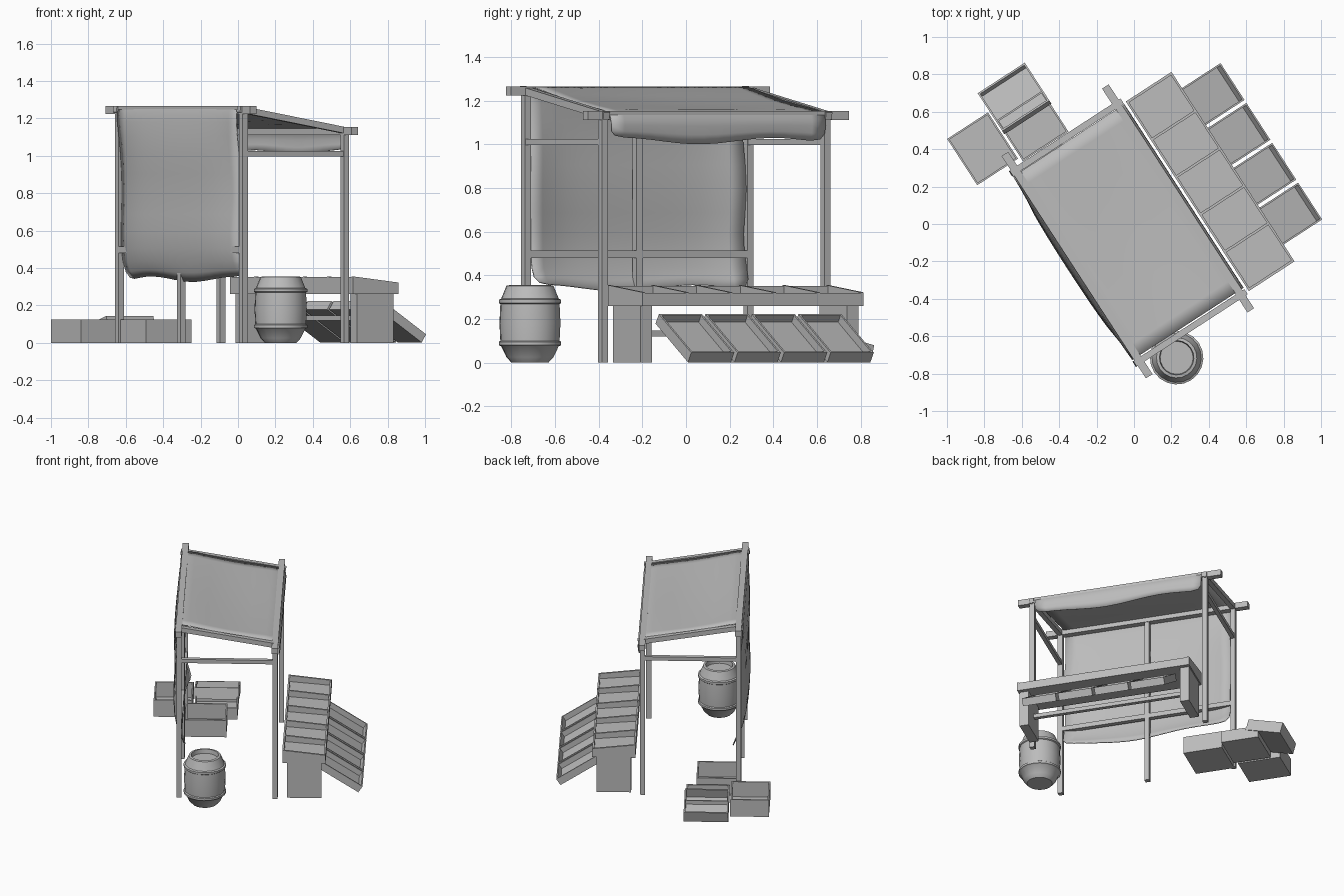
import bpy, bmesh, math
from mathutils import Matrix, Vector

if "Cube" in bpy.data.objects:
    bpy.data.objects.remove(bpy.data.objects["Cube"])

grey = bpy.data.materials.new("plain grey")
grey.use_nodes = True
GREY = (0.5, 0.5, 0.5, 1)
grey.diffuse_color = GREY
grey.node_tree.nodes["Principled BSDF"].inputs["Base Color"].default_value = GREY

# The whole stall is built square, then turned about z
TURN = Matrix.Rotation(math.radians(33), 4, 'Z')


def finish(name, bm, place=Matrix(), smooth=False):
    bmesh.ops.recalc_face_normals(bm, faces=bm.faces)
    mesh = bpy.data.meshes.new(name)
    bm.to_mesh(mesh)
    bm.free()
    mesh.materials.append(grey)
    obj = bpy.data.objects.new(name, mesh)
    bpy.context.collection.objects.link(obj)
    obj.matrix_world = TURN @ place
    if smooth:
        bpy.ops.object.select_all(action='DESELECT')
        obj.select_set(True)
        bpy.context.view_layer.objects.active = obj
        bpy.ops.object.shade_smooth_by_angle(angle=math.radians(40))
    return obj


def beam(name, start, end, size=0.034):
    a, b = Vector(start), Vector(end)
    bm = bmesh.new()
    bmesh.ops.create_cube(bm, size=1)
    bmesh.ops.scale(bm, vec=(size, size, (b - a).length), verts=bm.verts)
    spin = (b - a).to_track_quat('Z', 'Y').to_matrix().to_4x4()
    finish(name, bm, Matrix.Translation((a + b) / 2) @ spin)


def prism(name, profile, y0, y1):
    bm = bmesh.new()
    face = bm.faces.new([bm.verts.new((x, y0, z)) for x, z in profile])
    new = bmesh.ops.extrude_face_region(bm, geom=[face])["geom"]
    moved = [v for v in new if isinstance(v, bmesh.types.BMVert)]
    bmesh.ops.translate(bm, vec=(0, y1 - y0, 0), verts=moved)
    finish(name, bm)


def slab(name, x0, x1, y0, y1, z0, z1):
    prism(name, [(x0, z0), (x1, z0), (x1, z1), (x0, z1)], y0, y1)


def crate(name, size, place, wall=0.014):
    # Open box resting on its local z = 0
    bm = bmesh.new()
    bmesh.ops.create_cube(bm, size=1)
    bmesh.ops.translate(bm, vec=(0, 0, 0.5), verts=bm.verts)
    bmesh.ops.scale(bm, vec=size, verts=bm.verts)
    top = max(bm.faces, key=lambda f: f.calc_center_median().z)
    bmesh.ops.inset_region(bm, faces=[top], thickness=wall)
    new = bmesh.ops.extrude_face_region(bm, geom=[top])["geom"]
    bmesh.ops.delete(bm, geom=[top], context='FACES_ONLY')
    moved = [v for v in new if isinstance(v, bmesh.types.BMVert)]
    bmesh.ops.translate(bm, vec=(0, 0, wall - size[2]), verts=moved)
    finish(name, bm, place)


# Timber frame
BACK, FRONT, NEAR, FAR = -0.375, 0.272, -0.63, 0.585
for label, y in (("near", NEAR), ("far", FAR)):
    beam(label + "_back_post", (BACK, y, 0), (BACK, y, 1.24))
    beam(label + "_front_post", (FRONT, y, 0), (FRONT, y, 1.13))
    beam(label + "_rafter", (BACK - 0.03, y, 1.25), (FRONT + 0.03, y, 1.13))
    beam(label + "_side_rail", (BACK, y, 1.01), (FRONT, y, 1.01), 0.028)
beam("middle_back_post", (BACK, -0.02, 0), (BACK, -0.02, 1.24))
beam("back_rail", (BACK, NEAR, 0.497), (BACK, FAR, 0.497))
beam("back_top_beam", (BACK, -0.727, 1.245), (BACK, 0.69, 1.245), 0.042)
beam("front_top_beam", (FRONT, -0.727, 1.132), (FRONT, 0.7, 1.132), 0.042)

# Cloth awning: hangs down the back, sags over the roof, folds over the front
path = [(-0.36, 0.34), (-0.405, 0.42), (-0.425, 0.58), (-0.4, 0.79), (-0.42, 1.02),
        (-0.41, 1.2), (-0.4, 1.265), (-0.35, 1.27), (-0.05, 1.195), (0.25, 1.16),
        (0.3, 1.14), (0.31, 1.09), (0.295, 1.015)]
COLS = 9
bm = bmesh.new()
rows = []
for i, (x, z) in enumerate(path):
    row = []
    for j in range(COLS):
        t = j / (COLS - 1)
        y = -0.605 + 1.17 * t
        px, pz = x, z
        if i < 5:
            px += 0.035 * abs(2 * t - 1) ** 6 - 0.012 * math.sin(math.pi * t)
            y += 0.012 * math.sin(i * 2.6) * (2 * t - 1)
        if i == 8:
            pz -= 0.02 * math.sin(math.pi * t)
        if i in (0, len(path) - 1):
            pz += 0.018 * math.sin(t * 9 + 1)
        row.append(bm.verts.new((px, y, pz)))
    rows.append(row)
for r0, r1 in zip(rows, rows[1:]):
    for j in range(COLS - 1):
        bm.faces.new((r0[j], r0[j + 1], r1[j + 1], r1[j]))
cloth = finish("cloth_awning", bm, smooth=True)
sub = cloth.modifiers.new("soften", 'SUBSURF')
sub.levels = sub.render_levels = 1
cloth.modifiers.new("thickness", 'SOLIDIFY').thickness = 0.006

# Display counter: sloping tray with five bays on two block legs
C0, C1, Y0, Y1 = 0.32, 0.611, -0.635, 0.573
prism("counter_floor", [(C0, 0.26), (C1, 0.26), (C1, 0.285), (C0, 0.31)], Y0, Y1)
slab("counter_front_rim", C1 - 0.012, C1, Y0, Y1, 0.26, 0.318)
slab("counter_back_rim", C0, C0 + 0.012, Y0, Y1, 0.26, 0.352)
wall = [(C0, 0.26), (C1, 0.26), (C1, 0.322), (C0, 0.355)]
pitch = (Y1 - Y0 - 0.014) / 5
for k in range(6):
    prism("counter_divider", wall, Y0 + k * pitch, Y0 + k * pitch + 0.014)
slab("near_counter_leg", 0.35, 0.583, -0.627, -0.564, 0, 0.27)
slab("far_counter_leg", 0.35, 0.583, 0.502, 0.565, 0, 0.27)
beam("counter_stretcher", (0.45, -0.57, 0.133), (0.45, 0.51, 0.133), 0.028)

# Four crates leaning against the counter
lean = Matrix.Rotation(math.radians(33), 4, 'Y')
for k in range(4):
    place = Matrix.Translation((0.692, -0.41 + k * 0.254, 0.09)) @ lean
    crate("leaning_crate", (0.325, 0.235, 0.052), place)

# Loose crates at the far end
crate("corner_crate", (0.26, 0.295, 0.125), Matrix.Translation((-0.46, 0.778, 0)))
crate("sheltered_crate", (0.29, 0.27, 0.125), Matrix.Translation((-0.235, 0.455, 0)))
crate("row_crate", (0.29, 0.26, 0.085), Matrix.Translation((-0.17, 0.735, 0)))
tip = Matrix.Rotation(math.radians(-15), 4, 'X')
crate("tipped_crate", (0.3, 0.25, 0.08), Matrix.Translation((-0.17, 0.9, 0.034)) @ tip)

# Barrel, turned from a profile with two hoops and a sunken lid
profile = [(0, 0), (0.085, 0), (0.108, 0.025), (0.132, 0.075), (0.143, 0.08),
           (0.143, 0.095), (0.136, 0.1), (0.14, 0.18), (0.136, 0.268), (0.143, 0.273),
           (0.143, 0.288), (0.132, 0.293), (0.108, 0.352), (0.092, 0.355),
           (0.088, 0.325), (0, 0.325)]
bm = bmesh.new()
verts = [bm.verts.new((r, 0, z)) for r, z in profile]
edges = [bm.edges.new(pair) for pair in zip(verts, verts[1:])]
bmesh.ops.spin(bm, geom=verts + edges, cent=(0, 0, 0), axis=(0, 0, 1),
               angle=math.tau, steps=20)
bmesh.ops.remove_doubles(bm, verts=bm.verts, dist=0.0005)
centre = TURN.inverted() @ Vector((0.228, -0.715, 0))
finish("barrel", bm, Matrix.Translation(centre), smooth=True)
